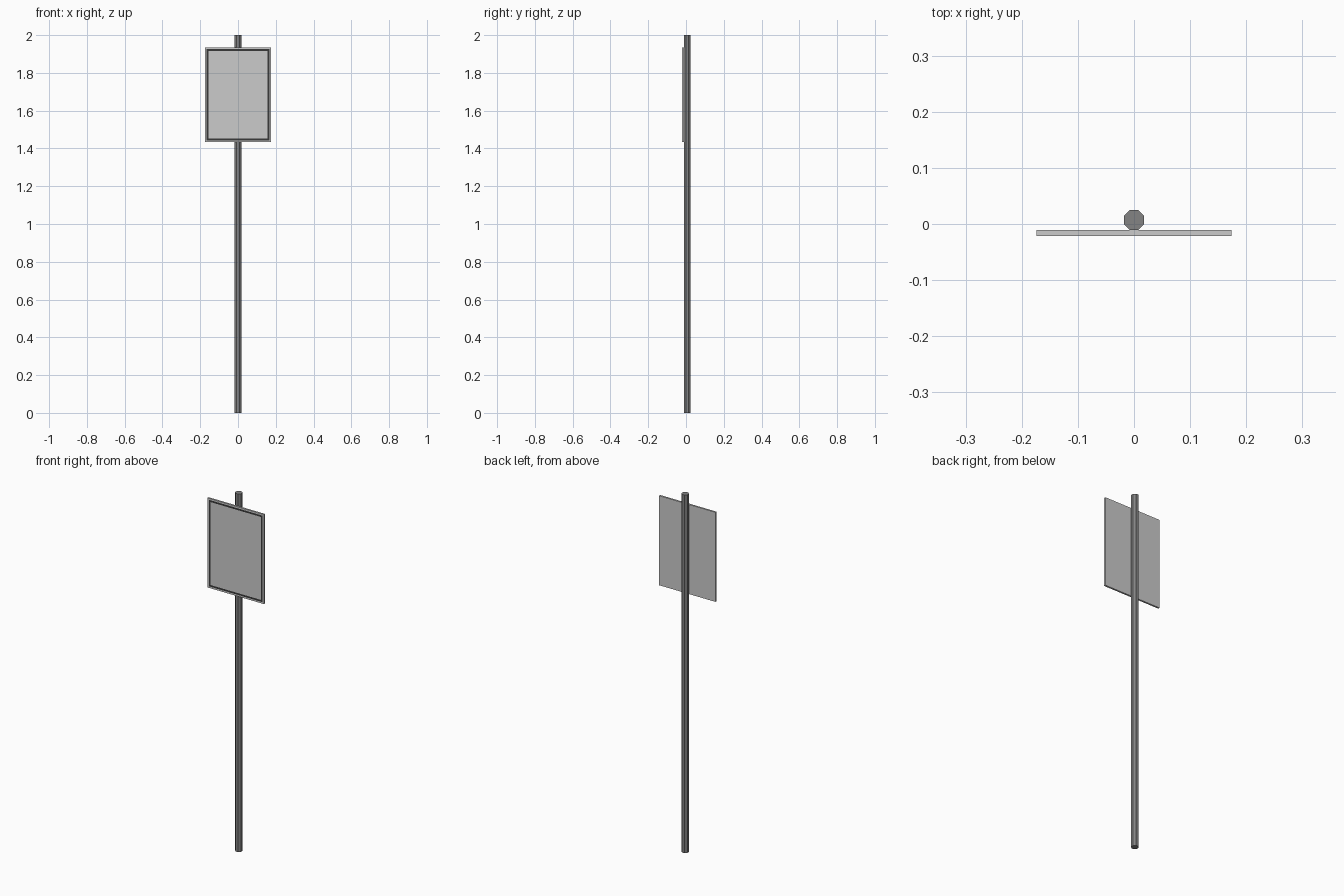
import bpy, bmesh, math
from mathutils import Matrix, Vector

if "Cube" in bpy.data.objects:
    bpy.data.objects.remove(bpy.data.objects["Cube"])


def material(name, value):
    m = bpy.data.materials.new(name)
    m.diffuse_color = (value, value, value, 1)
    m.use_nodes = True
    m.node_tree.nodes["Principled BSDF"].inputs["Base Color"].default_value = m.diffuse_color
    return m


def add_object(name, bm, mats):
    mesh = bpy.data.meshes.new(name)
    bm.to_mesh(mesh)
    bm.free()
    for m in mats:
        mesh.materials.append(m)
    obj = bpy.data.objects.new(name, mesh)
    bpy.context.collection.objects.link(obj)
    return obj


sheet_grey = material("sheet_grey", 0.8)
post_grey = material("post_grey", 0.23)
border_black = material("border_black", 0.04)

# Octagonal post with flats facing front, back and sides
apothem = 0.018
radius = apothem / math.cos(math.pi / 8)
bm = bmesh.new()
bmesh.ops.create_cone(
    bm, cap_ends=True, segments=8, radius1=radius, radius2=radius, depth=2.0,
    matrix=Matrix.Translation((0, 0.007, 1.0)) @ Matrix.Rotation(math.pi / 8, 4, 'Z'))
# Turn an edge-on octagon so that a flat faces the front
if min(abs(v.co.x) for v in bm.verts) < 0.001:
    bmesh.ops.rotate(bm, verts=bm.verts, cent=(0, 0.007, 0),
                     matrix=Matrix.Rotation(math.pi / 8, 3, 'Z'))
add_object("post", bm, [post_grey])

# Thin sign plate in front of the post
bm = bmesh.new()
bmesh.ops.create_cube(
    bm, size=1.0,
    matrix=Matrix.Translation((0, -0.016, 1.684)) @ Matrix.Diagonal((0.348, 0.010, 0.5, 1)))
bm.normal_update()
front = min(bm.faces, key=lambda f: f.normal.dot(Vector((0, 1, 0))))

# Light rim, then the dark border line, inset into the front face
bmesh.ops.inset_region(bm, faces=[front], thickness=0.012)
border = bmesh.ops.inset_region(bm, faces=[front], thickness=0.014)["faces"]
for f in border:
    f.material_index = 1
add_object("sign_plate", bm, [sheet_grey, border_black])
